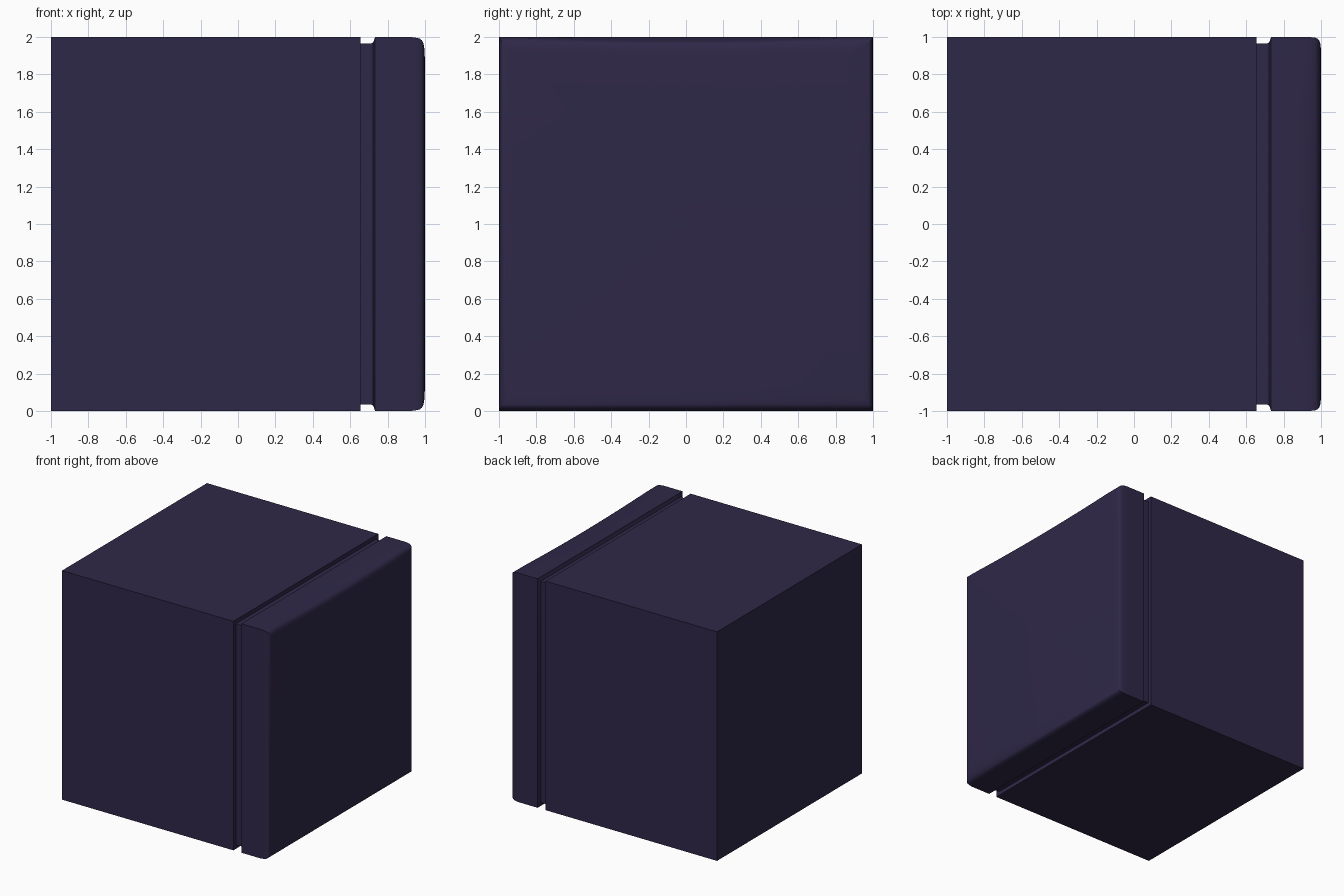
import bpy, bmesh, math

if "Cube" in bpy.data.objects:
    bpy.data.objects.remove(bpy.data.objects["Cube"])

mat = bpy.data.materials.new("dark_violet")
mat.diffuse_color = (0.028, 0.021, 0.064, 1)
mat.use_nodes = True
mat.node_tree.nodes["Principled BSDF"].inputs["Base Color"].default_value = mat.diffuse_color


def finish(name, bm, smooth=False):
    bmesh.ops.recalc_face_normals(bm, faces=bm.faces[:])
    me = bpy.data.meshes.new(name)
    bm.to_mesh(me)
    bm.free()
    ob = bpy.data.objects.new(name, me)
    bpy.context.collection.objects.link(ob)
    me.materials.append(mat)
    if smooth:
        bpy.ops.object.select_all(action='DESELECT')
        ob.select_set(True)
        bpy.context.view_layer.objects.active = ob
        bpy.ops.object.shade_smooth_by_angle(angle=math.radians(35))
    return ob


def box(name, x0, x1, half):
    bm = bmesh.new()
    bmesh.ops.create_cube(bm, size=1)
    for v in bm.verts:
        v.co = ((x0 + x1) / 2 + v.co.x * (x1 - x0), v.co.y * 2 * half, 1 + v.co.z * 2 * half)
    finish(name, bm)


def scoop(x, y):
    """Depth of the shallow finger dip in the top front edge of the door."""
    w = max(0.0, 1 - (abs(y + 0.02) / 0.85) ** 2)
    t = min(1.0, max(0.0, (x - 0.87) / 0.1))
    return 0.016 * w * t * t * (3 - 2 * t)


# Cabinet and the recessed seal behind the door
box("cabinet", -1, 0.655, 1)
box("door_seal", 0.655, 0.74, 0.965)

# Door: square rings lofted along x as (x, half width, half height)
profile = [(0.712, .965, .965), (0.722, .970, .970), (0.728, .985, .985), (0.733, 1, 1),
           (0.87, 1, 1), (0.885, 1, 1), (0.90, 1, 1), (0.92, 1, 1), (0.945, .999, .997),
           (0.97, .996, .992), (0.984, .989, .982), (0.992, .978, .965),
           (0.996, .965, .94), (1.0, .93, .87)]
N = 24
bm = bmesh.new()
rings = []
for x, hy, hz in profile:
    pts = [(-hy, 1 - hz), (hy, 1 - hz)]
    for i in range(N + 1):
        y = hy * (1 - 2 * i / N)
        pts.append((y, 1 + hz - scoop(x, y)))
    rings.append([bm.verts.new((x, y, z)) for y, z in pts])
for a, b in zip(rings, rings[1:]):
    for i in range(len(a)):
        j = (i + 1) % len(a)
        bm.faces.new((a[i], a[j], b[j], b[i]))
bm.faces.new(rings[0])
bm.faces.new(rings[-1])
finish("door", bm, smooth=True)
